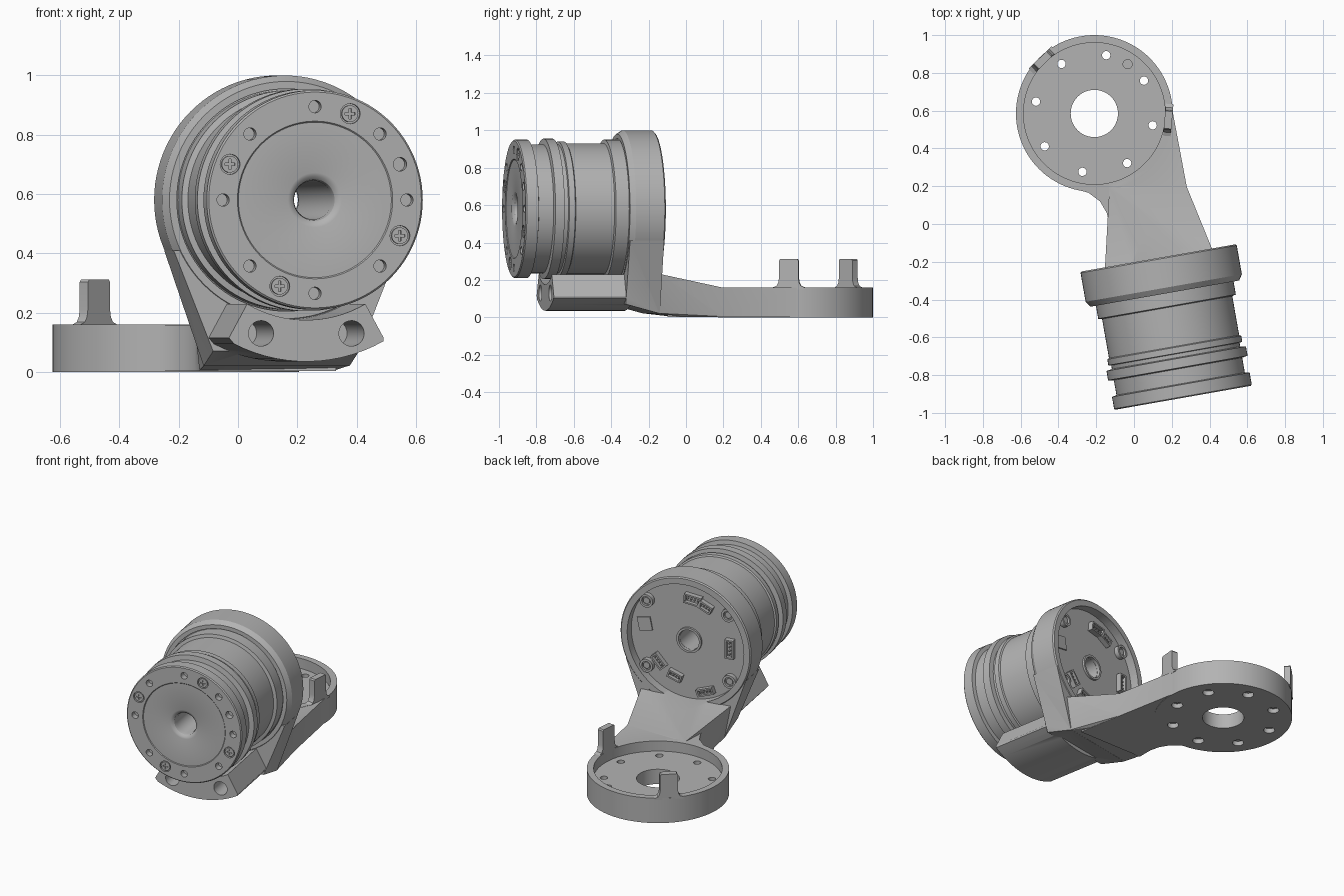
import bpy, bmesh, math
from math import cos, sin, radians, pi
from mathutils import Matrix, Vector

cube = bpy.data.objects.get("Cube")
if cube:
    bpy.data.objects.remove(cube)

grey = bpy.data.materials.new("machined grey")
grey.use_nodes = True
COLOUR = (0.45, 0.45, 0.45, 1)
grey.diffuse_color = COLOUR
grey.node_tree.nodes["Principled BSDF"].inputs["Base Color"].default_value = COLOUR

I = Matrix.Identity(4)
AXIS_Z = 0.58
MOTOR = Matrix.Translation((0.26, -0.92, AXIS_Z)) @ Matrix.Rotation(radians(10), 4, 'Z')
AXLE = MOTOR @ Matrix.Rotation(radians(-90), 4, 'X')   # local z runs backwards along the motor
DISC = Matrix.Translation((-0.21, 0.585, 0))
RADIAL = Matrix(((0, 0, 1, 0), (1, 0, 0, 0), (0, 1, 0, 0), (0, 0, 0, 1)))


def finish(name, bm, matrix):
    bmesh.ops.recalc_face_normals(bm, faces=bm.faces)
    bm.transform(matrix)
    mesh = bpy.data.meshes.new(name)
    bm.to_mesh(mesh)
    bm.free()
    mesh.materials.append(grey)
    obj = bpy.data.objects.new(name, mesh)
    bpy.context.collection.objects.link(obj)
    return obj


def lathe(name, profile, matrix, n=96):
    """Closed (height, radius) loop turned about local z."""
    bm = bmesh.new()
    rings = [[bm.verts.new((r * cos(2 * pi * i / n), r * sin(2 * pi * i / n), h))
              for i in range(n)] for h, r in profile]
    for a, b in zip(rings, rings[1:] + rings[:1]):
        for i in range(n):
            j = (i + 1) % n
            bm.faces.new((a[i], a[j], b[j], b[i]))
    return finish(name, bm, matrix)


def prism(name, points, lo, hi, matrix):
    bm = bmesh.new()
    face = bm.faces.new([bm.verts.new((x, y, lo)) for x, y in points])
    top = bmesh.ops.extrude_face_region(bm, geom=[face])["geom"]
    bmesh.ops.translate(bm, vec=(0, 0, hi - lo),
                        verts=[v for v in top if isinstance(v, bmesh.types.BMVert)])
    return finish(name, bm, matrix)


def cylinder(name, r, lo, hi, matrix, n=24, at=(0, 0), r2=None):
    bm = bmesh.new()
    bmesh.ops.create_cone(bm, cap_ends=True, segments=n, radius1=r, radius2=r2 or r, depth=hi - lo,
                          matrix=Matrix.Translation((at[0], at[1], (lo + hi) / 2)))
    return finish(name, bm, matrix)


def box(name, w, h, lo, hi, matrix):
    return prism(name, [(-w / 2, -h / 2), (w / 2, -h / 2), (w / 2, h / 2), (-w / 2, h / 2)], lo, hi, matrix)


def hull(name, points, matrix):
    bm = bmesh.new()
    for p in points:
        bm.verts.new(p)
    res = bmesh.ops.convex_hull(bm, input=bm.verts)
    bmesh.ops.delete(bm, geom=list({v for v in res["geom_interior"] if isinstance(v, bmesh.types.BMVert)}),
                     context='VERTS')
    return finish(name, bm, matrix)


def combine(target, tool, op='DIFFERENCE'):
    mod = target.modifiers.new("combine", 'BOOLEAN')
    mod.operation, mod.solver, mod.object = op, 'EXACT', tool
    dg = bpy.context.evaluated_depsgraph_get()
    mesh = bpy.data.meshes.new_from_object(target.evaluated_get(dg))
    target.modifiers.clear()
    target.data = mesh
    bpy.data.objects.remove(tool)


def polar(r, deg):
    return (r * cos(radians(deg)), -r * sin(radians(deg)))


# Motor: turned body with grooves, flanges and a flared through hole
motor = lathe("motor_body", [
    (.688, .065), (.04, .065), (.018, .07), (.008, .08), (.004, .092), (.004, .262), (0, .266),
    (0, .364), (.006, .37), (.07, .37), (.075, .345), (.155, .345), (.16, .375), (.21, .375),
    (.215, .345), (.235, .345), (.238, .36), (.27, .36), (.275, .35), (.485, .35), (.49, .37),
    (.57, .37), (.575, .377), (.688, .377)], AXLE)

# Front face holes and cross-head screws
for k in range(8):
    combine(motor, cylinder("bore", .021, -.01, .04, AXLE, at=polar(.315, 45 * k)))
combine(motor, cylinder("bore", .023, -.01, .04, AXLE, at=polar(.315, 22.5)))
for k, deg in enumerate((67.5, 157.5, 247.5, 337.5)):
    at = polar(.315, deg)
    combine(motor, cylinder("bore", .034, -.01, .014, AXLE, at=at))
    screw = cylinder(f"face_screw_{k + 1}", .028, .003, .02, AXLE, at=at)
    spot = AXLE @ Matrix.Translation((*at, 0))
    for w, h in ((.034, .008), (.008, .034)):
        combine(screw, box("slot", w, h, -.01, .01, spot))

# Bracket: base disc, neck, ramp, support, housing ring and front saddle as one body
bracket = cylinder("bracket", .415, 0, .16, DISC, 96)
neck = [(.2, .62), (.32, -.02), (.33, -.1), (-.13, -.1), (-.13, 0), (-.145, .06), (-.18, .12),
        (-.24, .165), (-.33, .19), (-.45, .32), (-.2, .6)]
combine(bracket, prism("neck", neck, .003, .159, I), 'UNION')

ramp = [Vector((x, y, z)) for x, y in ((-.13, .2), (.278, .2), (.322, -.02), (-.13, -.08)) for z in (.004, .158)]
ramp += [MOTOR @ Vector((sx * u, .74, z - AXIS_Z)) for sx in (-1, 1) for u, z in ((.25, .022), (.29, .232))]
combine(bracket, hull("ramp", ramp, I), 'UNION')

support = [(sx * u, s, z - AXIS_Z) for sx in (-1, 1) for s, low in ((.563, .07), (.748, .02))
           for u, z in ((.25, low), (.385, .41))]
combine(bracket, hull("support", support, MOTOR), 'UNION')

ring = lathe("housing_ring", [(.56, .34), (.56, .4), (.59, .42), (.745, .42), (.752, .413), (.752, .34)], AXLE)
combine(bracket, ring, 'UNION')

arc_in = [polar(.405, d) for d in range(-120, -59, 4)]
arc_out = [polar(.545, d) for d in range(-61, -120, -4)]
saddle = prism("saddle", arc_in + [(.265, .465)] + arc_out + [(-.265, .465)], .17, .6, AXLE)
for sx in (-1, 1):
    combine(saddle, cylinder("bore", .043, .1, .5, AXLE, 32, at=(sx * .155, .45)))
combine(bracket, saddle, 'UNION')
combine(bracket, cylinder("bore", .375, .5, .95, AXLE, 96), 'DIFFERENCE')

# Base disc recess, centre hole and bolt circle
combine(bracket, cylinder("recess", .375, .095, .4, DISC, 96))
combine(bracket, cylinder("bore", .125, -.1, .2, DISC, 64))
for k in range(8):
    at = polar(.315, 11.5 + 45 * k)
    combine(bracket, cylinder("bore", .022, -.1, .2, DISC, at=at))
    combine(bracket, cylinder("bore", .034, -.1, .03, DISC, at=at))
combine(bracket, cylinder("bore", .024, .07, .2, DISC, at=polar(.315, -56)))

# Upright tabs on the disc rim, flared at the foot
half = [(.085, .15), (.085, .16), (.066, .168), (.056, .185), (.052, .21), (.052, .303), (.046, .311)]
outline = half + [(-t, z) for t, z in reversed(half)]
for name, deg in (("left_rim_tab", -5), ("right_rim_tab", 134)):
    prism(name, outline, .373, .413, DISC @ Matrix.Rotation(radians(deg), 4, 'Z') @ RADIAL)

# Circuit board, hub rim and corner bosses at the back
lathe("circuit_board", [(.68, .066), (.695, .066), (.695, .376), (.68, .376)], AXLE)
lathe("hub_rim", [(.69, .066), (.708, .066), (.708, .08), (.69, .08)], AXLE, 48)
for k, deg in enumerate((38, 140, 218, 322)):
    at = polar(.338, deg)
    boss = cylinder(f"board_boss_{k + 1}", .042, .69, .725, AXLE, at=at)
    combine(boss, cylinder("bore", .028, .71, .8, AXLE, at=at))
    cylinder(f"board_screw_{k + 1}", .022, .7, .718, AXLE, 6, at=at)

# Sockets on the board, open on top, with contact pins
sockets = [(-.03, .27, .11, .06), (-.11, .24, .09, .05), (-.266, 0, .12, .055),
           (-.11, -.305, .11, .045), (.19, -.166, .1, .05), (.085, -.24, .09, .05)]
for k, (u, z, w, h) in enumerate(sockets):
    spot = AXLE @ Matrix.Translation((u, -z, 0)) @ Matrix.Rotation(math.atan2(-z, u) + pi / 2, 4, 'Z')
    socket = box(f"socket_{k + 1}", w, h, .69, .728, spot)
    combine(socket, box("cavity", w - .02, h - .02, .705, .8, spot))
    for i in range(4):
        pin = spot @ Matrix.Translation(((i - 1.5) * w / 5, 0, 0))
        box(f"socket_{k + 1}_pin_{i + 1}", .007, .007, .7, .722, pin)
box("board_chip", .085, .085, .69, .703, AXLE @ Matrix.Translation((.286, -.05, 0)) @ Matrix.Rotation(.2, 4, 'Z'))

# Smooth shading with crisp edges
bpy.ops.object.select_all(action='DESELECT')
for obj in bpy.context.collection.objects:
    if obj.type == 'MESH' and grey.name in obj.data.materials:
        obj.select_set(True)
        bpy.context.view_layer.objects.active = obj
bpy.ops.object.shade_smooth_by_angle(angle=radians(30))
